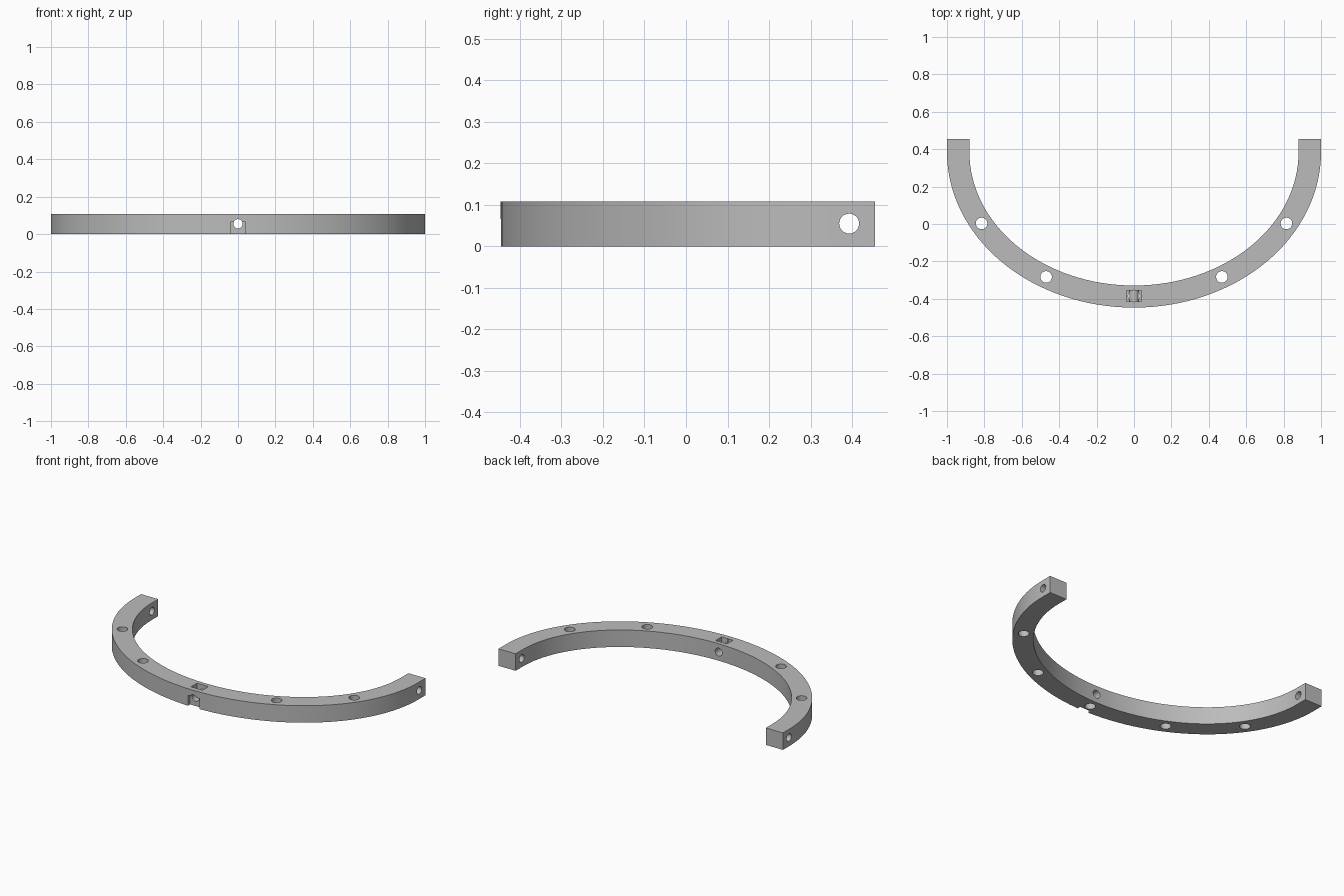
import bpy, bmesh, math
from mathutils import Matrix, Vector

if "Cube" in bpy.data.objects:
    bpy.data.objects.remove(bpy.data.objects["Cube"])

H = 0.108            # band height
YC, YE = 0.385, 0.455  # curve centre and straight ends
SEG = 64

grey = bpy.data.materials.new("grey")
grey.diffuse_color = (0.5, 0.5, 0.5, 1)
grey.use_nodes = True
grey.node_tree.nodes["Principled BSDF"].inputs["Base Color"].default_value = grey.diffuse_color


def finish(name, bm):
    bmesh.ops.recalc_face_normals(bm, faces=bm.faces)
    me = bpy.data.meshes.new(name)
    bm.to_mesh(me)
    bm.free()
    me.materials.append(grey)
    ob = bpy.data.objects.new(name, me)
    bpy.context.collection.objects.link(ob)
    return ob


def arc(a, b):
    pts = [(-a, YE)]
    for i in range(SEG + 1):
        t = math.pi * i / SEG
        pts.append((-a * math.cos(t), YC - b * math.sin(t)))
    return pts + [(a, YE)]


# Half-oval band with short straight legs
bm = bmesh.new()
outer, inner = arc(1.0, 0.832), arc(0.88, 0.714)
rings = []
for (ox, oy), (ix, iy) in zip(outer, inner):
    rings.append([bm.verts.new(p) for p in
                  ((ox, oy, 0), (ox, oy, H), (ix, iy, H), (ix, iy, 0))])
for r, s in zip(rings, rings[1:]):
    for k in range(4):
        n = (k + 1) % 4
        bm.faces.new((r[k], r[n], s[n], s[k]))
bm.faces.new(rings[0])
bm.faces.new(rings[-1])
band = finish("curved_band", bm)


def cut(ob):
    ob.hide_render = True
    ob.hide_viewport = True
    m = band.modifiers.new(ob.name, 'BOOLEAN')
    m.operation = 'DIFFERENCE'
    m.solver = 'EXACT'
    m.object = ob


def drill(name, loc, r, length, axis):
    bm = bmesh.new()
    rot = Vector((0, 0, 1)).rotation_difference(Vector(axis)).to_matrix().to_4x4()
    bmesh.ops.create_cone(bm, cap_ends=True, segments=32, radius1=r, radius2=r,
                          depth=length, matrix=Matrix.Translation(loc) @ rot)
    cut(finish(name, bm))


def pocket(name, lo, hi):
    bm = bmesh.new()
    bmesh.ops.create_cube(bm, size=1)
    for v in bm.verts:
        v.co = [h if c > 0 else l for c, l, h in zip(v.co, lo, hi)]
    cut(finish(name, bm))


# Front notch and top pocket at the middle
pocket("front_notch_cutter", (-0.04, -0.6, -0.1), (0.04, -0.425, 0.066))
pocket("top_pocket_cutter", (-0.04, -0.415, 0.045), (0.04, -0.355, 0.3))
# Vertical holes along the band
for x, y in ((0, -0.385), (0.47, -0.283), (-0.47, -0.283), (0.815, 0.003), (-0.815, 0.003)):
    drill("vertical_hole_cutter", (x, y, H / 2), 0.031, 0.5, (0, 0, 1))
# Horizontal holes through the middle and both legs
drill("middle_hole_cutter", (0, -0.385, 0.055), 0.025, 0.4, (0, 1, 0))
for x in (-0.94, 0.94):
    drill("leg_hole_cutter", (x, 0.393, 0.055), 0.024, 0.4, (1, 0, 0))

# Smooth the curved walls, keep the edges crisp
bpy.context.view_layer.objects.active = band
band.select_set(True)
for m in list(band.modifiers):
    bpy.ops.object.modifier_apply(modifier=m.name)
for ob in list(bpy.data.objects):
    if ob is not band and ob.name.find("cutter") >= 0:
        bpy.data.objects.remove(ob, do_unlink=True)
bpy.ops.object.shade_smooth_by_angle(angle=math.radians(30))
